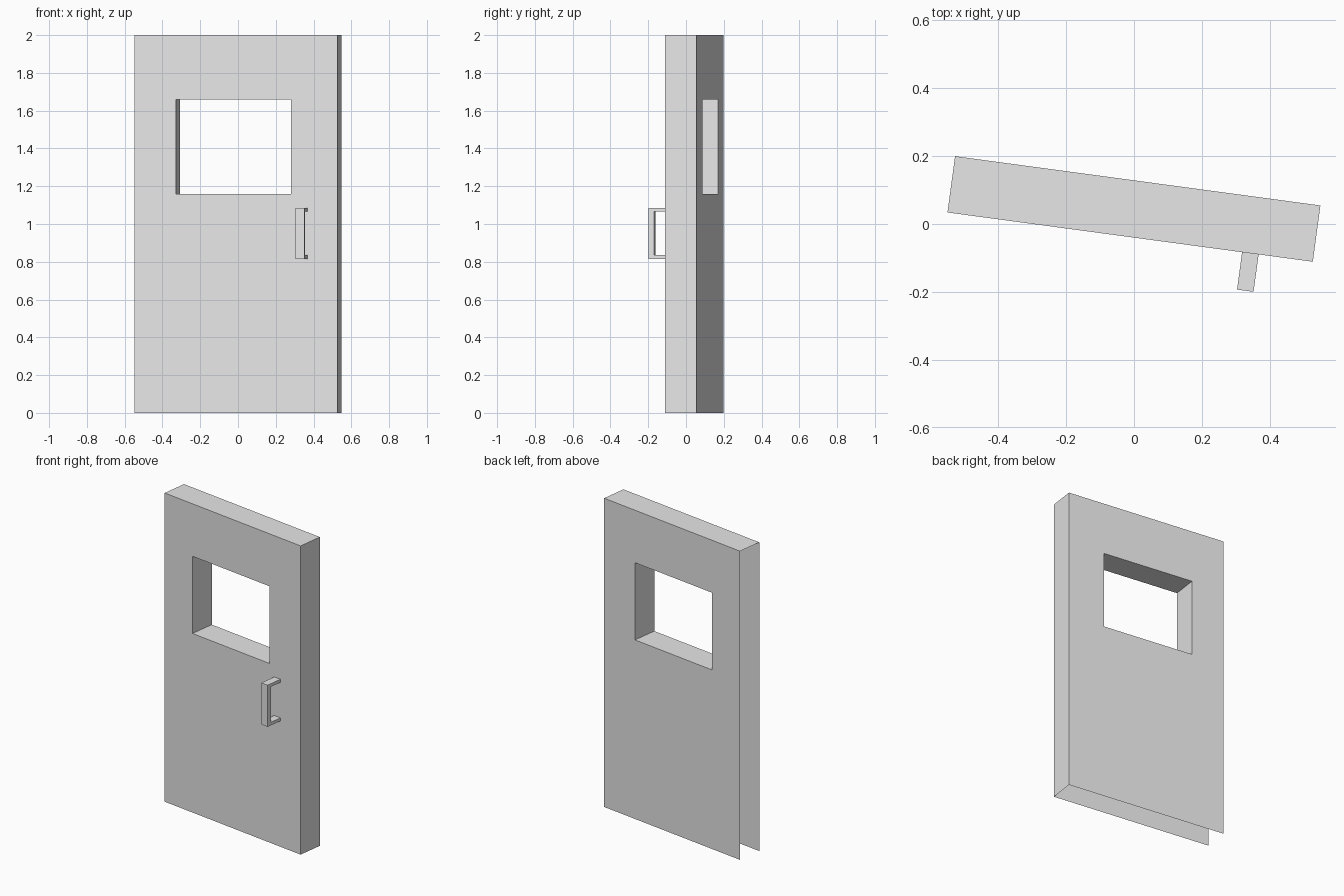
import bpy, bmesh, math
from mathutils import Matrix

if "Cube" in bpy.data.objects:
    bpy.data.objects.remove(bpy.data.objects["Cube"])

# Door sizes in its own frame: x along the leaf, y through it, z up
W, T, H = 1.085, 0.167, 2.0
XS = [0, 0.222, 0.838, W]
ZS = [0, 1.16, 1.66, H]
PLACE = Matrix.Translation((-0.549, 0.034, 0)) @ Matrix.Rotation(math.radians(-7.68), 4, 'Z')

grey = bpy.data.materials.new("light grey")
grey.diffuse_color = (0.8, 0.8, 0.8, 1)
grey.use_nodes = True
grey.node_tree.nodes["Principled BSDF"].inputs["Base Color"].default_value = grey.diffuse_color


def finish(name, bm):
    bmesh.ops.remove_doubles(bm, verts=bm.verts, dist=1e-5)
    mesh = bpy.data.meshes.new(name)
    bm.to_mesh(mesh)
    bm.free()
    mesh.materials.append(grey)
    ob = bpy.data.objects.new(name, mesh)
    ob.matrix_world = PLACE
    bpy.context.collection.objects.link(ob)
    return ob


def quad(bm, *pts):
    bm.faces.new([bm.verts.new(p) for p in pts])


# Door leaf: a shell with a window, open at the hinge end and underneath
bm = bmesh.new()
for i in range(3):
    for k in range(3):
        if (i, k) == (1, 1):
            continue
        a, b, c, d = XS[i], XS[i + 1], ZS[k], ZS[k + 1]
        quad(bm, (a, 0, c), (b, 0, c), (b, 0, d), (a, 0, d))
        quad(bm, (b, T, c), (a, T, c), (a, T, d), (b, T, d))
    # top edge and latch edge
    quad(bm, (XS[i], 0, H), (XS[i + 1], 0, H), (XS[i + 1], T, H), (XS[i], T, H))
    quad(bm, (W, 0, ZS[i]), (W, T, ZS[i]), (W, T, ZS[i + 1]), (W, 0, ZS[i + 1]))
# window reveal
loop = [(XS[1], ZS[1]), (XS[2], ZS[1]), (XS[2], ZS[2]), (XS[1], ZS[2])]
for (x0, z0), (x1, z1) in zip(loop, loop[1:] + loop[:1]):
    quad(bm, (x0, 0, z0), (x1, 0, z1), (x1, T, z1), (x0, T, z0))
finish("door_leaf", bm)

# Pull handle: a C-shaped side profile extruded across its width
D, BAR, ARM, Z0, Z1 = 0.111, 0.031, 0.02, 0.815, 1.085
profile = [(0, Z0), (-D, Z0), (-D, Z1), (0, Z1),
           (0, Z1 - ARM), (BAR - D, Z1 - ARM), (BAR - D, Z0 + ARM), (0, Z0 + ARM)]
bm = bmesh.new()
face = bm.faces.new([bm.verts.new((0.875, y, z)) for y, z in profile])
new = bmesh.ops.extrude_face_region(bm, geom=[face])["geom"]
bmesh.ops.translate(bm, vec=(0.049, 0, 0),
                    verts=[g for g in new if isinstance(g, bmesh.types.BMVert)])
bmesh.ops.recalc_face_normals(bm, faces=bm.faces)
finish("pull_handle", bm)
